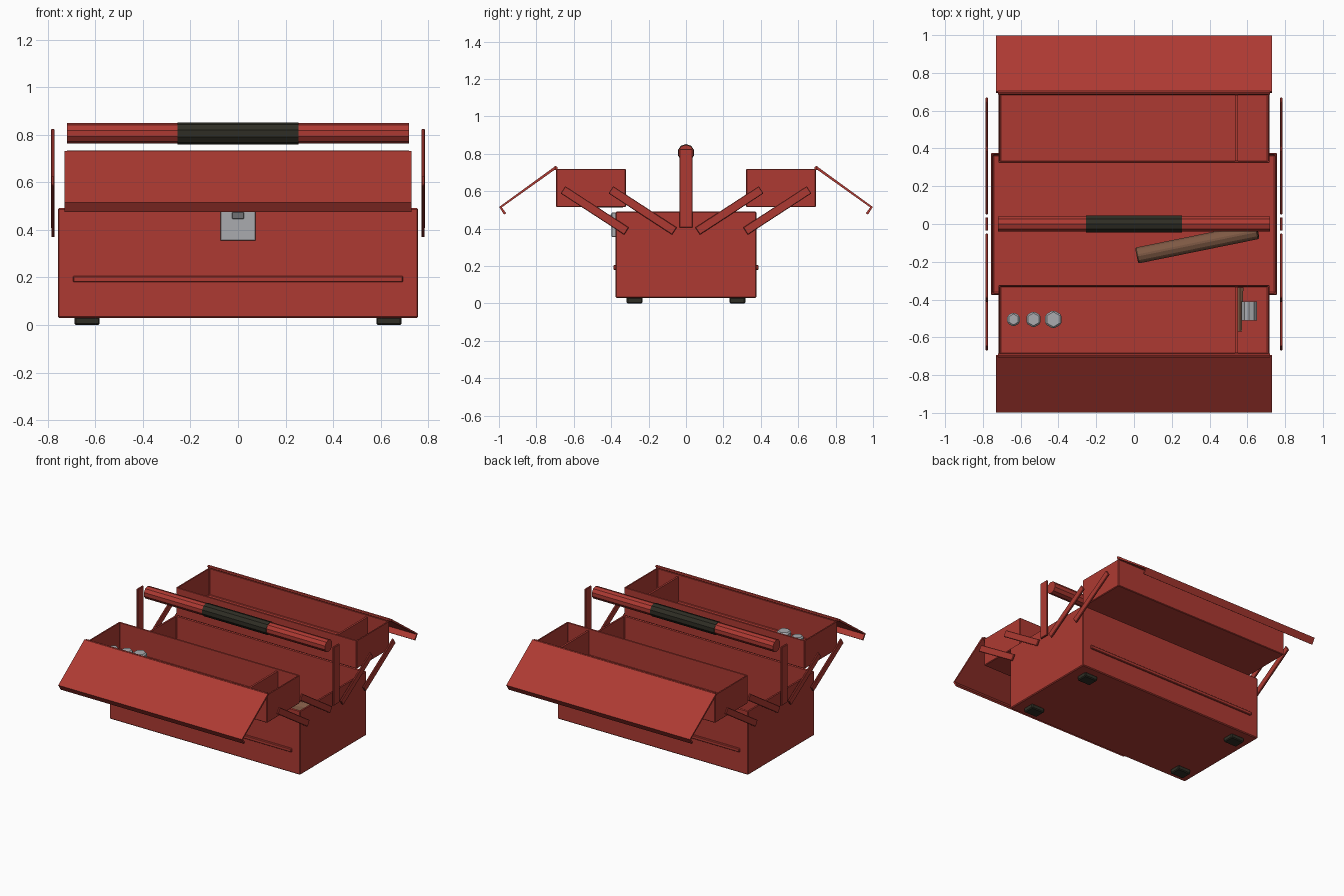
import bpy, bmesh, math
from mathutils import Matrix, Vector

if "Cube" in bpy.data.objects:
    bpy.data.objects.remove(bpy.data.objects["Cube"])


def material(name, rgb):
    m = bpy.data.materials.new(name)
    m.diffuse_color = (*rgb, 1)
    m.use_nodes = True
    m.node_tree.nodes["Principled BSDF"].inputs["Base Color"].default_value = m.diffuse_color
    return m


RED = material("red paint", (0.42, 0.042, 0.032))
BLACK = material("black rubber", (0.028, 0.027, 0.018))
STEEL = material("grey steel", (0.40, 0.41, 0.43))
DARK = material("dark steel", (0.16, 0.165, 0.175))
WOOD = material("brown wood", (0.21, 0.10, 0.058))


def finish(bm, name, mat, bevel=0):
    bmesh.ops.recalc_face_normals(bm, faces=bm.faces)
    me = bpy.data.meshes.new(name)
    bm.to_mesh(me)
    bm.free()
    me.materials.append(mat)
    ob = bpy.data.objects.new(name, me)
    bpy.context.collection.objects.link(ob)
    if bevel:
        b = ob.modifiers.new("bevel", 'BEVEL')
        b.width = bevel
        b.segments = 1
        b.limit_method = 'ANGLE'
    return ob


def box(name, mat, lo, hi, bevel=0.0, wall=0.0):
    """Box between two corners; with a wall it is an open-topped tub."""
    lo, hi = Vector(lo), Vector(hi)
    bm = bmesh.new()
    bmesh.ops.create_cube(bm, size=1, matrix=Matrix.Translation((lo + hi) / 2)
                          @ Matrix.Diagonal((*(hi - lo), 1)))
    if wall:
        top = max(bm.faces, key=lambda f: f.calc_center_median().z)
        bmesh.ops.inset_individual(bm, faces=[top], thickness=wall)
        inner = bmesh.ops.extrude_discrete_faces(bm, faces=[top])["faces"][0]
        bmesh.ops.translate(bm, verts=inner.verts, vec=(0, 0, lo.z + wall - hi.z))
    return finish(bm, name, mat, bevel)


def rod(name, mat, a, b, r, sides, bevel=0.0, r2=None):
    """Faceted cylinder from a to b."""
    a, b = Vector(a), Vector(b)
    rot = (b - a).to_track_quat('Z', 'Y').to_matrix().to_4x4()
    bm = bmesh.new()
    bmesh.ops.create_cone(bm, cap_ends=True, segments=sides, radius1=r,
                          radius2=r if r2 is None else r2, depth=(b - a).length,
                          matrix=Matrix.Translation((a + b) / 2) @ rot)
    return finish(bm, name, mat, bevel)


def bar(name, x, p, q, width):
    """Flat link in the y-z plane at x, between end points p and q."""
    dy, dz = q[0] - p[0], q[1] - p[1]
    bm = bmesh.new()
    m = (Matrix.Translation((x, (p[0] + q[0]) / 2, (p[1] + q[1]) / 2))
         @ Matrix.Rotation(math.atan2(dz, dy), 4, 'X')
         @ Matrix.Diagonal((0.013, math.hypot(dy, dz), width, 1)))
    bmesh.ops.create_cube(bm, size=1, matrix=m)
    return finish(bm, name, RED, 0.003)


# Main body: open tub
box("base_box", RED, (-0.758, -0.377, 0.03), (0.758, 0.377, 0.492), 0.009, 0.016)

# Rubber feet
for sx in (-1, 1):
    for sy in (-1, 1):
        x, y = sx * 0.635, sy * 0.275
        box("foot", BLACK, (x - 0.053, y - 0.042, 0), (x + 0.053, y + 0.042, 0.034), 0.006)

for s, side in ((-1, "front"), (1, "back")):
    # Pressed rib along the body
    ys = sorted((s * 0.37, s * 0.388))
    box(side + "_rib", RED, (-0.695, ys[0], 0.18), (0.695, ys[1], 0.206), 0.004)

    # Tray with divider
    ys = sorted((s * 0.322, s * 0.695))
    box(side + "_tray", RED, (-0.718, ys[0], 0.515), (0.718, ys[1], 0.72), 0.006, 0.012)
    ys = sorted((s * 0.334, s * 0.683))
    box(side + "_tray_divider", RED, (0.536, ys[0], 0.525), (0.55, ys[1], 0.705))

    # Opened lid flap with a folded lip
    bm = bmesh.new()
    rows = []
    for y, z in ((0.697, 0.727), (0.992, 0.515), (0.967, 0.479)):
        rows.append([bm.verts.new((x, s * y, z)) for x in (-0.73, 0.73)])
    for a, b in zip(rows, rows[1:]):
        bm.faces.new((a[0], a[1], b[1], b[0]))
    lid = finish(bm, side + "_lid", RED)
    sol = lid.modifiers.new("thickness", 'SOLIDIFY')
    sol.thickness = 0.014
    sol.offset = 0
    rod(side + "_hinge", RED, (-0.72, s * 0.697, 0.724), (0.72, s * 0.697, 0.724), 0.011, 8)

    # Cantilever links at both ends
    for x in (-0.779, 0.779):
        bar(side + "_inner_link", x, (s * 0.062, 0.387), (s * 0.402, 0.608), 0.046)
        bar(side + "_outer_link", x, (s * 0.318, 0.387), (s * 0.658, 0.608), 0.046)

# Carrying handle
for x in (-0.779, 0.779):
    box("handle_upright", RED, (x - 0.007, -0.035, 0.405), (x + 0.007, 0.035, 0.825), 0.003)
rod("handle_bar", RED, (-0.72, 0, 0.806), (0.72, 0, 0.806), 0.043, 10)
rod("handle_grip", BLACK, (-0.255, 0, 0.806), (0.255, 0, 0.806), 0.046, 10)

# Front latch plate and catch
box("latch_plate", STEEL, (-0.073, -0.397, 0.355), (0.073, -0.375, 0.487), 0.002)
box("latch_catch", DARK, (-0.025, -0.404, 0.447), (0.025, -0.394, 0.475), 0.002)

# Sockets in the front tray
for x, r, z in ((-0.638, 0.039, 0.625), (-0.532, 0.044, 0.635), (-0.427, 0.050, 0.645)):
    rod("socket", STEEL, (x, -0.505, 0.525), (x, -0.505, z), r, 6, 0.009)

# Tools: wooden handle in the base, small steel head in the tray
rod("wooden_tool_handle", WOOD, (0.015, -0.167, 0.31), (0.655, -0.037, 0.34), 0.045, 8, 0.006)
rod("steel_tool_head", STEEL, (0.61, -0.51, 0.555), (0.61, -0.41, 0.555), 0.043, 10)
rod("wooden_wedge", WOOD, (0.56, -0.57, 0.53), (0.56, -0.336, 0.535), 0.012, 6, 0, 0.022)
